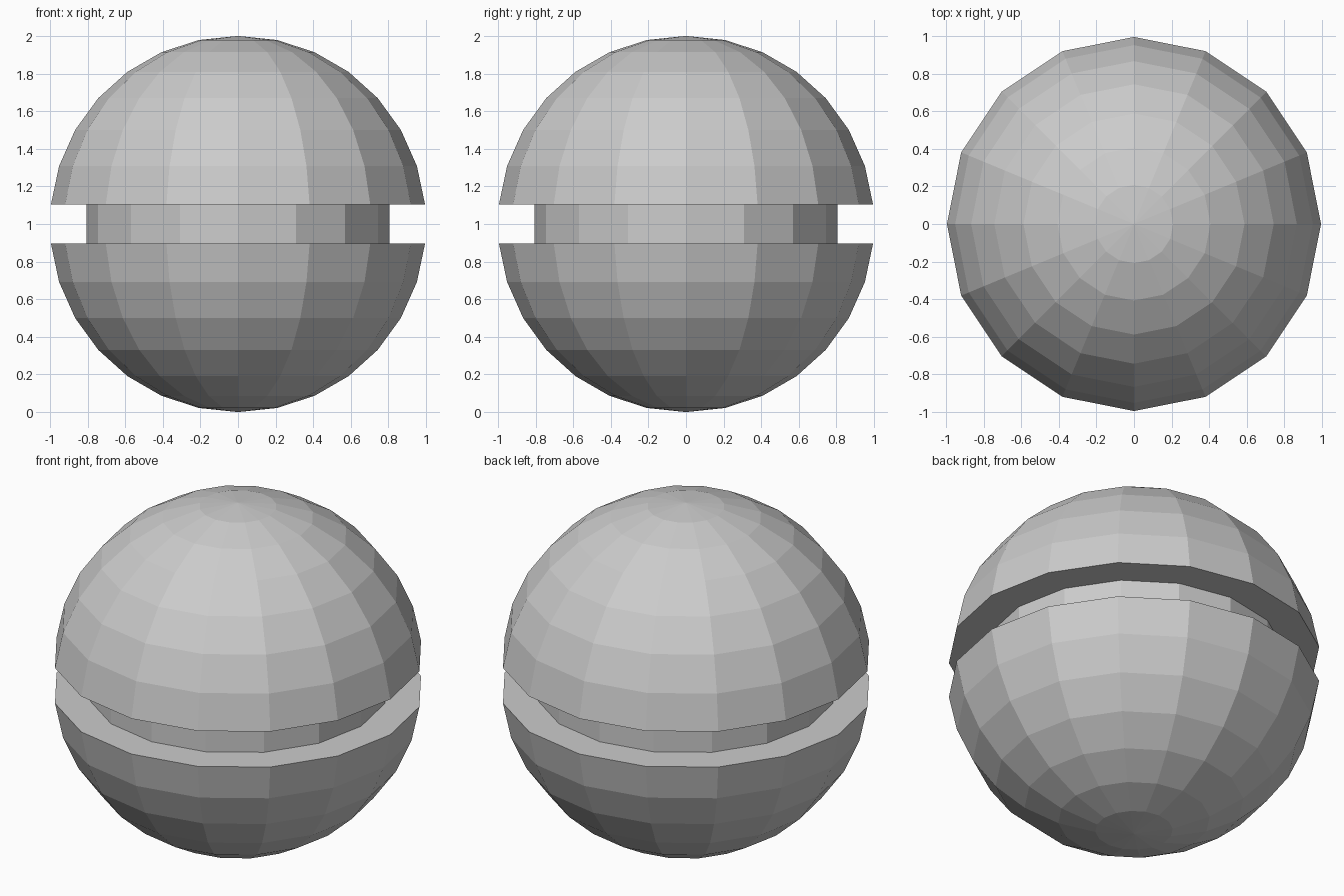
import bpy
import bmesh
from mathutils import Vector

default_cube = bpy.data.objects.get("Cube")
if default_cube:
    bpy.data.objects.remove(default_cube, do_unlink=True)

SEGMENTS, RINGS = 16, 15
GROOVE_RADIUS = 0.805


def make_material(name, colour):
    mat = bpy.data.materials.new(name)
    mat.use_nodes = True
    mat.diffuse_color = colour
    mat.node_tree.nodes["Principled BSDF"].inputs["Base Color"].default_value = colour
    return mat


def equator_faces(bm):
    """Outer faces of the middle ring."""
    return [f for f in bm.faces
            if all(abs(v.co.z) < 0.15 and v.co.xy.length > 0.9 for v in f.verts)]


# Faceted ball; the odd ring count leaves one band on the equator
bm = bmesh.new()
bmesh.ops.create_uvsphere(bm, u_segments=SEGMENTS, v_segments=RINGS, radius=1)

# Push the middle band inward to cut a square groove
band = equator_faces(bm)
result = bmesh.ops.extrude_face_region(bm, geom=band)
for v in [g for g in result["geom"] if isinstance(g, bmesh.types.BMVert)]:
    factor = GROOVE_RADIUS / v.co.xy.length
    v.co.x *= factor
    v.co.y *= factor

# Drop any outer band faces left behind, keeping the two flat ledges
leftover = [f for f in equator_faces(bm) if abs(f.normal.z) < 0.5]
if leftover:
    bmesh.ops.delete(bm, geom=leftover, context="FACES_ONLY")

# Stand the ball on the ground
bmesh.ops.translate(bm, verts=bm.verts[:], vec=Vector((0, 0, 1)))
bmesh.ops.recalc_face_normals(bm, faces=bm.faces[:])

mesh = bpy.data.meshes.new("grooved_ball")
bm.to_mesh(mesh)
bm.free()
mesh.materials.append(make_material("light grey", (0.6, 0.6, 0.6, 1)))
ball = bpy.data.objects.new("grooved_ball", mesh)
bpy.context.collection.objects.link(ball)
